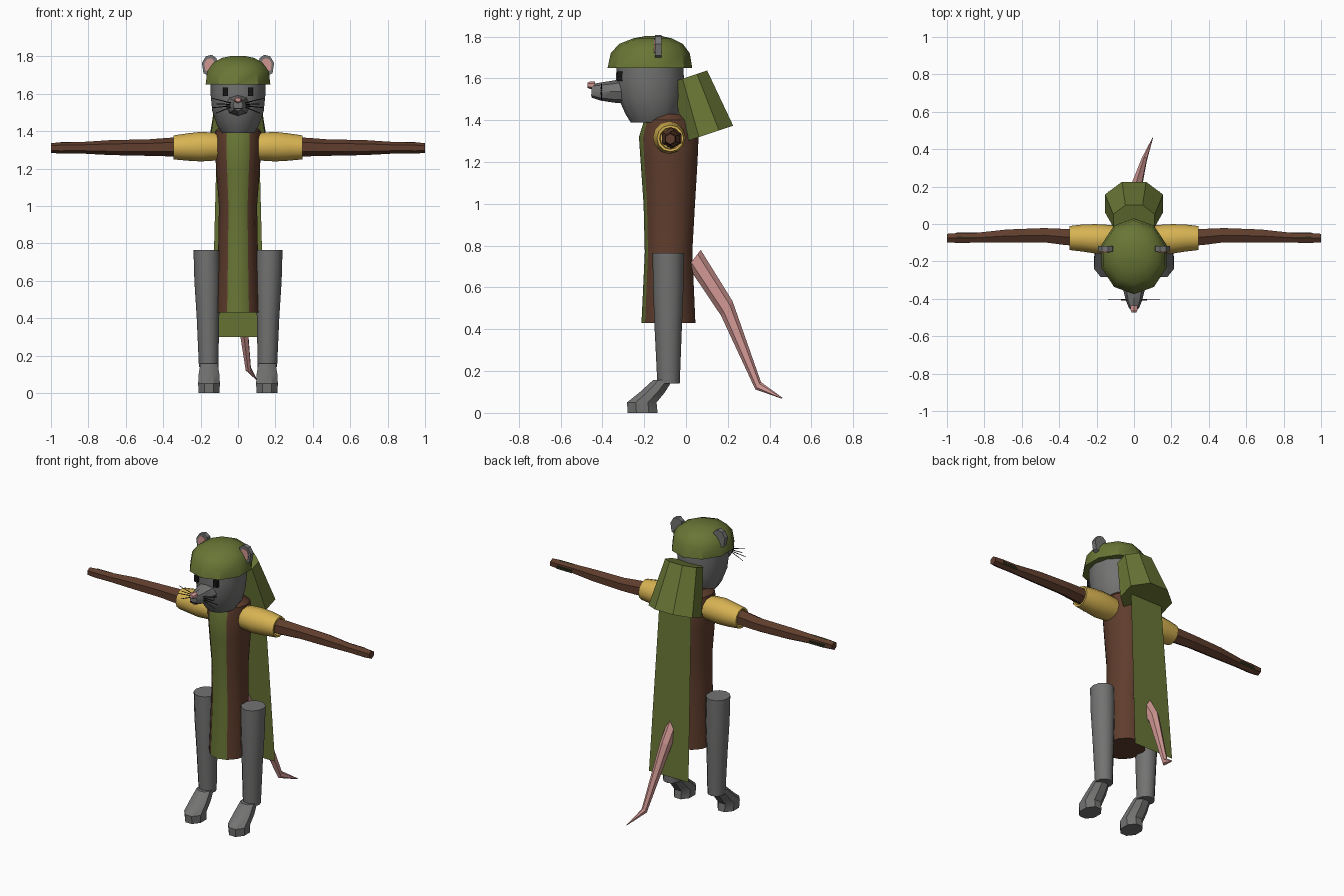
import bpy, bmesh
from math import sin, cos, pi, radians
from mathutils import Vector as V

old = bpy.data.objects.get("Cube")
if old:
    bpy.data.objects.remove(old)


def material(name, r, g, b):
    m = bpy.data.materials.new(name)
    m.use_nodes = True
    m.diffuse_color = (r, g, b, 1)
    m.node_tree.nodes["Principled BSDF"].inputs["Base Color"].default_value = (r, g, b, 1)
    return m


GREEN = material("olive green", .14, .18, .036)
BROWN = material("leather brown", .115, .047, .026)
GREY = material("fur grey", .17, .17, .168)
YELLOW = material("sleeve yellow", .68, .45, .085)
PINK = material("skin pink", .63, .31, .29)
BLACK = material("black", .008, .008, .008)
DARK = material("dark green", .018, .024, .008)


def finish(name, bm, *mats, angle=0):
    """Turn a bmesh into a named object, smooth below the given angle."""
    bmesh.ops.recalc_face_normals(bm, faces=bm.faces[:])
    me = bpy.data.meshes.new(name)
    bm.to_mesh(me)
    bm.free()
    for m in mats:
        me.materials.append(m)
    ob = bpy.data.objects.new(name, me)
    bpy.context.collection.objects.link(ob)
    if angle:
        bpy.ops.object.select_all(action='DESELECT')
        ob.select_set(True)
        bpy.context.view_layer.objects.active = ob
        bpy.ops.object.shade_smooth_by_angle(angle=radians(angle))
    return ob


def loft(rings, n, turn=0):
    """Skin rings of (centre, u axis, v axis) and cap both ends."""
    bm = bmesh.new()
    loops = []
    for c, u, v in rings:
        angles = [2 * pi * (i + turn) / n for i in range(n)]
        loops.append([bm.verts.new(V(c) + V(u) * sin(a) + V(v) * cos(a)) for a in angles])
    for a, b in zip(loops, loops[1:]):
        for i in range(n):
            j = (i + 1) % n
            bm.faces.new((a[i], a[j], b[j], b[i]))
    bm.faces.new(loops[0])
    bm.faces.new(loops[-1])
    return bm


def upright(rows, x=0):
    """Rings from rows of (z, front y, back y, half width)."""
    return [((x, (f + b) / 2, z), (w, 0, 0), (0, (f - b) / 2, 0)) for z, f, b, w in rows]


def along_x(rows, s):
    """Rings from rows of (x, y, z, radius)."""
    return [((s * x, y, z), (0, r, 0), (0, 0, r)) for x, y, z, r in rows]


def box(name, mat, lo, hi):
    bm = bmesh.new()
    bmesh.ops.create_cube(bm, size=1)
    lo, hi = V(lo), V(hi)
    for v in bm.verts:
        v.co = (lo + hi) / 2 + v.co * (hi - lo)
    return finish(name, bm, mat)


def slab(name, mat, points, y0, y1):
    """Extrude an (x, z) outline between two depths."""
    bm = bmesh.new()
    f = bm.faces.new([bm.verts.new((x, y0, z)) for x, z in points])
    new = bmesh.ops.extrude_face_region(bm, geom=[f])["geom"]
    for v in new:
        if isinstance(v, bmesh.types.BMVert):
            v.co.y = y1
    return finish(name, bm, mat)


# Tunic with a green stripe down the front
tunic = finish("tunic", loft(upright([
    (.43, -.213, .045, .117), (.77, -.197, .03, .106), (1.0, -.203, .043, .102),
    (1.2, -.217, .055, .117), (1.32, -.225, .06, .125), (1.4, -.2, .03, .122),
    (1.43, -.16, -.01, .09)]), 12), BROWN, GREEN, angle=35)
for p in tunic.data.polygons:
    if p.normal.y < -.7 and abs(p.center.x) < .05 and abs(p.normal.z) < .8:
        p.material_index = 1

# Head, muzzle and nose
finish("head", loft(upright([
    (1.39, -.265, -.06, .085), (1.43, -.29, -.035, .112), (1.51, -.325, -.017, .138),
    (1.6, -.335, -.01, .147), (1.7, -.33, -.015, .145)]), 12), GREY, angle=40)
finish("muzzle", loft([((0, y, z), (w, 0, 0), (0, 0, h)) for y, z, w, h in (
    (-.28, 1.54, .07, .062), (-.345, 1.537, .06, .053),
    (-.41, 1.537, .043, .043), (-.452, 1.54, .026, .032))], 8), GREY, angle=40)
finish("nose", loft([((0, y, 1.567), (w, 0, 0), (0, 0, w * .8)) for y, w in (
    (-.435, .022), (-.46, .022), (-.472, .014))], 6), PINK)
box("mouth", BLACK, (-.022, -.455, 1.518), (.022, -.449, 1.524))

# Helmet
finish("helmet", loft(upright([
    (1.65, -.375, .03, .182), (1.72, -.36, .018, .173), (1.765, -.32, -.015, .14),
    (1.792, -.25, -.07, .09), (1.803, -.19, -.12, .03)]), 10), GREEN, angle=35)

# Hood folded on the back, and the flat cape
finish("hood", loft([
    ((0, .11, 1.335), (.168, 0, 0), (0, .125, .042)),
    ((0, .018, 1.61), (.12, 0, 0), (0, .09, .03))], 8, .5), GREEN)
bm = bmesh.new()
bm.faces.new([bm.verts.new(c) for c in (
    (-.14, .175, .3), (.14, .175, .3), (.112, .105, 1.4), (-.112, .105, 1.4))])
finish("cape", bm, GREEN)

# Tail
finish("tail", loft([(c, (w, 0, 0), (0, w * .85, w * 1.1)) for c, w in (
    ((0, .04, .74), .036), ((.012, .195, .5), .032),
    ((.055, .345, .13), .016), ((.1, .46, .07), .002))], 6), PINK)

for s, side in ((1, "left"), (-1, "right")):
    # Arm, with a dark plate on the back of the hand
    finish(side + "_arm", loft(along_x([
        (.2, -.075, 1.315, .05), (.36, -.07, 1.315, .05), (.48, -.06, 1.312, .044),
        (.68, -.064, 1.312, .04), (.85, -.074, 1.311, .03), (.95, -.075, 1.31, .03),
        (1.0, -.075, 1.31, .026)], s), 6), BROWN)
    for k, (y, z) in enumerate(((.0255, .015), (.0255, -.015))):
        bm = bmesh.new()
        rim = [(x, -.075 + dy, 1.31 + dz) for x, dy, dz in (
            (.84, .002 if k == 0 else .029, .033 if k == 0 else .0),
            (.95, .002 if k == 0 else .029, .032 if k == 0 else .0),
            (.95, .029, 0 if k == 0 else -.016), (.84, .03, 0 if k == 0 else -.016))]
        bm.faces.new([bm.verts.new((s * x, yy, zz)) for x, yy, zz in rim])
        finish(f"{side}_hand_plate_{k + 1}", bm, DARK)

    # Sleeve with a hollow cuff
    finish(side + "_sleeve", loft(along_x([
        (.08, -.08, 1.315, .068), (.13, -.08, 1.317, .075), (.2, -.08, 1.317, .079),
        (.27, -.075, 1.315, .073), (.345, -.075, 1.313, .064),
        (.345, -.075, 1.313, .052), (.3, -.075, 1.313, .048)], s), 12), YELLOW, angle=35)

    # Leg and foot
    leg = [(c, u, v) for c, u, v in upright([
        (.14, -.137, -.03, .052), (.4, -.15, -.02, .06), (.6, -.158, -.012, .069),
        (.765, -.16, -.01, .07)])]
    leg = [((s * (.157 + .011 * i / 3), c[1], c[2]), u, v) for i, (c, u, v) in enumerate(leg)]
    finish(side + "_leg", loft(leg, 12), GREY, angle=40)
    finish(side + "_foot", loft(upright([
        (0, -.285, -.13, .06), (.05, -.288, -.135, .063),
        (.1, -.225, -.095, .06), (.158, -.16, -.06, .05)], s * .155), 8, .5), GREY, angle=35)

    # Ear with a pink inner plate
    outer = [(.11, 1.76), (.115, 1.79), (.14, 1.808), (.172, 1.8),
             (.193, 1.765), (.185, 1.71), (.15, 1.69)]
    cx, cz = .156, 1.757
    inner = [(cx + (x - cx) * .65, cz + (z - cz) * .65) for x, z in outer]
    slab(side + "_ear", GREY, [(s * x, z) for x, z in outer], -.148, -.118)
    slab(side + "_inner_ear", PINK, [(s * x, z) for x, z in inner], -.152, -.148)

    # Eye and whiskers
    box(side + "_eye", BLACK, (s * .067 - .013, -.329, 1.588), (s * .067 + .013, -.3, 1.632))
    for i, (z0, z1, x1) in enumerate(((1.55, 1.575, .135), (1.543, 1.545, .115),
                                      (1.535, 1.525, .14), (1.53, 1.495, .12))):
        finish(f"{side}_whisker_{i + 1}", loft([
            ((s * .035, -.405, z0), (0, .003, 0), (0, 0, .003)),
            ((s * x1, -.405, z1), (0, .002, 0), (0, 0, .002))], 4), BLACK)
